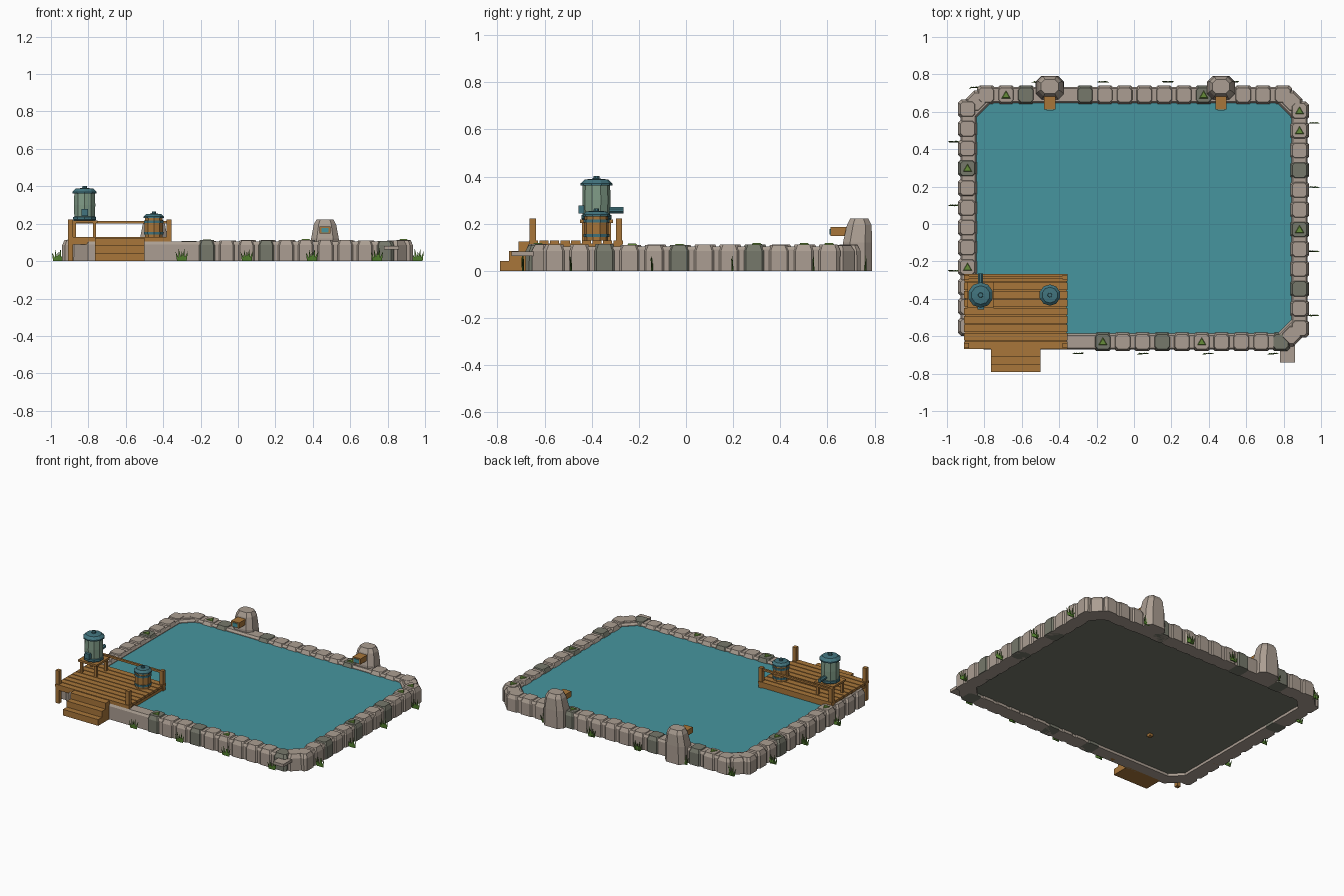
import bpy, bmesh, math, random
from mathutils import Vector, Matrix

random.seed(4)
cube = bpy.data.objects.get("Cube")
if cube:
    bpy.data.objects.remove(cube, do_unlink=True)


def material(name, *rgb):
    lin = [((c / 255 + 0.055) / 1.055) ** 2.4 for c in rgb] + [1]
    m = bpy.data.materials.new(name)
    m.use_nodes = True
    m.diffuse_color = lin
    m.node_tree.nodes["Principled BSDF"].inputs["Base Color"].default_value = lin
    return m


STONE = material("pale stone", 171, 158, 146)
DARK = material("dark stone", 118, 120, 107)
WATER = material("water", 70, 149, 159)
WOOD = material("wood", 168, 118, 58)
TEAL = material("teal metal", 66, 116, 126)
GREEN = material("barrel green", 128, 155, 135)
MOSS = material("moss", 102, 140, 58)
GRASS = material("grass", 78, 122, 42)


def finish(name, bm, *mats):
    bmesh.ops.recalc_face_normals(bm, faces=bm.faces)
    me = bpy.data.meshes.new(name)
    bm.to_mesh(me)
    bm.free()
    for m in mats:
        me.materials.append(m)
    ob = bpy.data.objects.new(name, me)
    bpy.context.collection.objects.link(ob)
    return ob


def loft(bm, rings, bands=None):
    """Bridge equal rings of points and cap both ends."""
    rows = [[bm.verts.new(p) for p in r] for r in rings]
    n = len(rows[0])
    for k, (a, b) in enumerate(zip(rows, rows[1:])):
        for i in range(n):
            j = (i + 1) % n
            f = bm.faces.new((a[i], a[j], b[j], b[i]))
            f.material_index = bands[k] if bands else 0
    for row, end in ((rows[0], 0), (rows[-1], -1)):
        bm.faces.new(row).material_index = bands[end] if bands else 0


def octagon(hx, hy, c, z, at=(0, 0), turn=0):
    pts = [(hx, c - hy), (hx, hy - c), (hx - c, hy), (c - hx, hy),
           (-hx, hy - c), (-hx, c - hy), (c - hx, -hy), (hx - c, -hy)]
    place = Matrix.Translation((*at, 0)) @ Matrix.Rotation(turn, 4, 'Z')
    return [place @ Vector((x, y, z)) for x, y in pts]


def add_box(bm, x0, x1, y0, y1, z0, z1):
    loft(bm, [[(x0, y0, z), (x1, y0, z), (x1, y1, z), (x0, y1, z)] for z in (z0, z1)])


def boxes(name, mat, *dims):
    bm = bmesh.new()
    for d in dims:
        add_box(bm, *d)
    return finish(name, bm, mat)


def lathe(name, at, profile, bands, mats, n=10):
    bm = bmesh.new()
    loft(bm, [[(at[0] + r * math.cos(math.tau * (i + .5) / n),
                at[1] + r * math.sin(math.tau * (i + .5) / n), z) for i in range(n)]
              for r, z in profile], bands)
    return finish(name, bm, *mats)


# Pool wall, water and floor share one chamfered outline
CX, CY, HX, HY, CUT = 0, 0.03, 0.885, 0.66, 0.1


def outline(offset, z):
    return octagon(HX + offset, HY + offset, CUT + offset * 0.586, z, (CX, CY))


bm = bmesh.new()
wall = [outline(.042, 0), outline(.042, .09), outline(.034, .104),
        outline(-.034, .104), outline(-.044, .09), outline(-.044, 0)]
loft(bm, wall + [wall[0]])
bmesh.ops.remove_doubles(bm, verts=bm.verts, dist=1e-5)
bmesh.ops.delete(bm, geom=[f for f in bm.faces if len(f.verts) > 4], context='FACES')
finish("pool_wall", bm, STONE)
for name, mat, z0, z1 in (("water", WATER, .03, .086), ("pool_floor", DARK, .018, .03)):
    bm = bmesh.new()
    loft(bm, [outline(-.04, z0), outline(-.04, z1)])
    finish(name, bm, mat)


# Edging stones, some dark and some topped with moss
def stone(at, turn=0, mat=STONE, moss=False):
    bm = bmesh.new()
    h = .11 + random.uniform(-.002, .003)
    loft(bm, [octagon(.048, .05, .014, 0, at, turn), octagon(.05, .05, .016, .085, at, turn),
              octagon(.038, .038, .013, h, at, turn)])
    finish("edging_stone", bm, mat)
    if moss:
        bm = bmesh.new()
        loft(bm, [[(at[0] + r * math.sin(a), at[1] - .004 + r * math.cos(a), z)
                   for a in (0, math.tau / 3, 2 * math.tau / 3)]
                  for r, z in ((.03, h - .002), (.022, h + .005))])
        finish("moss_patch", bm, MOSS)


STEP = 0.1057
# (start, direction, count, dark indices, mossy indices, skipped indices)
ROWS = [
    ((-.79, .69), (1, 0), 16, (2, 5, 11), (1, 11), (3, 4, 12)),
    ((.785, -.63), (-1, 0), 10, (0, 6, 9), (4, 9), ()),
    ((.885, .605), (0, -1), 12, (3, 6, 9), (0, 1, 6), ()),
    ((-.89, .615), (0, -1), 12, (3,), (3, 8), ()),
]
for start, way, count, dark, mossy, skipped in ROWS:
    for i in range(count):
        if i in skipped:
            continue
        at = (start[0] + way[0] * STEP * i, start[1] + way[1] * STEP * i)
        if way[1] == 0 and abs(at[0]) > .82:
            continue
        stone(at, math.pi / 2 if way[0] == 0 else 0, DARK if i in dark else STONE, i in mossy)
for sx in (-1, 1):
    for y, sy in ((.655, 1), (-.595, -1)):
        if (sx, sy) != (-1, -1):
            stone((sx * .842, y), -sx * sy * math.pi / 4)

# Overflow slab at the front corner
boxes("overflow_slab", STONE, (.78, .86, -.74, -.62, .062, .082))

# Fountain pillars with wooden spouts
for x in (-.45, .465):
    bm = bmesh.new()
    loft(bm, [octagon(hx, hy, c, z, (x, y)) for hx, hy, c, y, z in (
        (.076, .062, .03, .728, 0), (.074, .062, .03, .728, .12),
        (.06, .052, .026, .735, .195), (.046, .038, .02, .735, .222))])
    finish("fountain_pillar", bm, STONE)
    boxes("spout", WOOD, (x - .03, x + .03, .612, .70, .148, .186))
    boxes("spout_water", WATER, (x - .019, x + .019, .608, .613, .153, .178))

# Deck boards on a frame
X0, X1, Y0, Y1 = -.91, -.355, -.67, -.265
N = 9
pitch = (Y1 - Y0) / N
boxes("deck_boards", WOOD, *[(X0, X1, Y0 + i * pitch + .003, Y0 + (i + 1) * pitch - .003, .112, .129)
                             for i in range(N)])
boxes("deck_frame", WOOD, (X0 + .006, X1 - .006, Y0 + .006, Y1 - .006, .09, .115))

# Corner posts and the back rail
boxes("deck_posts", WOOD, *[(x - .013, x + .013, y - .013, y + .013, 0, .222)
                            for x in (X0 + .014, X1 - .014) for y in (Y0 + .02, Y1 - .02)])
boxes("back_rail", WOOD, (X0 + .014, X1 - .014, Y1 - .027, Y1 - .013, .202, .215))

# Front steps
boxes("front_steps", WOOD, *[(-.765, -.5, -.79 + i * .04, Y0 + .01, i * .041, i * .041 + .042)
                             for i in range(3)])

# Table under the tall barrel
TX, TY = -.82, -.38
boxes("barrel_table", WOOD, (TX - .07, TX + .07, TY - .07, TY + .07, .203, .217),
      *[(TX + sx * .054 - .008, TX + sx * .054 + .008,
         TY + sy * .054 - .008, TY + sy * .054 + .008, .125, .205)
        for sx in (-1, 1) for sy in (-1, 1)])

# Tall water barrel with lid, bands, pipe and tap
lathe("tall_barrel", (TX, TY),
      [(.06, .217), (.064, .222), (.064, .236), (.058, .238), (.06, .3), (.058, .362),
       (.068, .362), (.068, .37), (.05, .387), (.014, .391), (.012, .402)],
      [1, 1, 1, 0, 0, 1, 1, 1, 1, 1], (GREEN, TEAL))
lathe("pipe", (0, 0), [(.014, 0), (.014, .08)], None, (TEAL,), 8).matrix_world = (
    Matrix.Translation((TX, -.345, .257)) @ Matrix.Rotation(-math.pi / 2, 4, 'X'))
boxes("tap", TEAL, (TX - .018, TX + .018, TY - .076, TY - .05, .242, .278))

# Small wooden barrel with metal bands
lathe("small_barrel", (-.45, TY),
      [(.05, .128), (.05, .143), (.055, .143), (.056, .157), (.052, .157), (.052, .205),
       (.055, .205), (.055, .218), (.05, .218), (.05, .23), (.057, .23), (.057, .238),
       (.042, .252), (.012, .254), (.011, .264)],
      [0, 1, 1, 1, 0, 1, 1, 1, 0, 1, 1, 1, 1, 1], (WOOD, TEAL))


# Grass tufts around the outside
def tuft(x, y):
    bm = bmesh.new()
    for lean, height in ((-.034, .05), (-.017, .066), (0, .055), (.014, .07), (.032, .054)):
        foot = x + lean * .5
        a, b, c, tip = [bm.verts.new(p) for p in (
            (foot - .009, y - .003, 0), (foot + .009, y - .003, 0), (foot, y + .005, 0),
            (x + lean, y + random.uniform(-.006, .006), height))]
        for tri in ((a, b, tip), (b, c, tip), (c, a, tip), (c, b, a)):
            bm.faces.new(tri)
    finish("grass_tuft", bm, GRASS)


for i in range(4):
    tuft(-.3 + .348 * i, -.693)
    tuft(.962, .54 - .343 * i)
    tuft(.53 - .348 * i, .76)
for x, y in ((-.85, .73), (-.962, .44), (-.962, .1), (-.962, -.25)):
    tuft(x, y)
